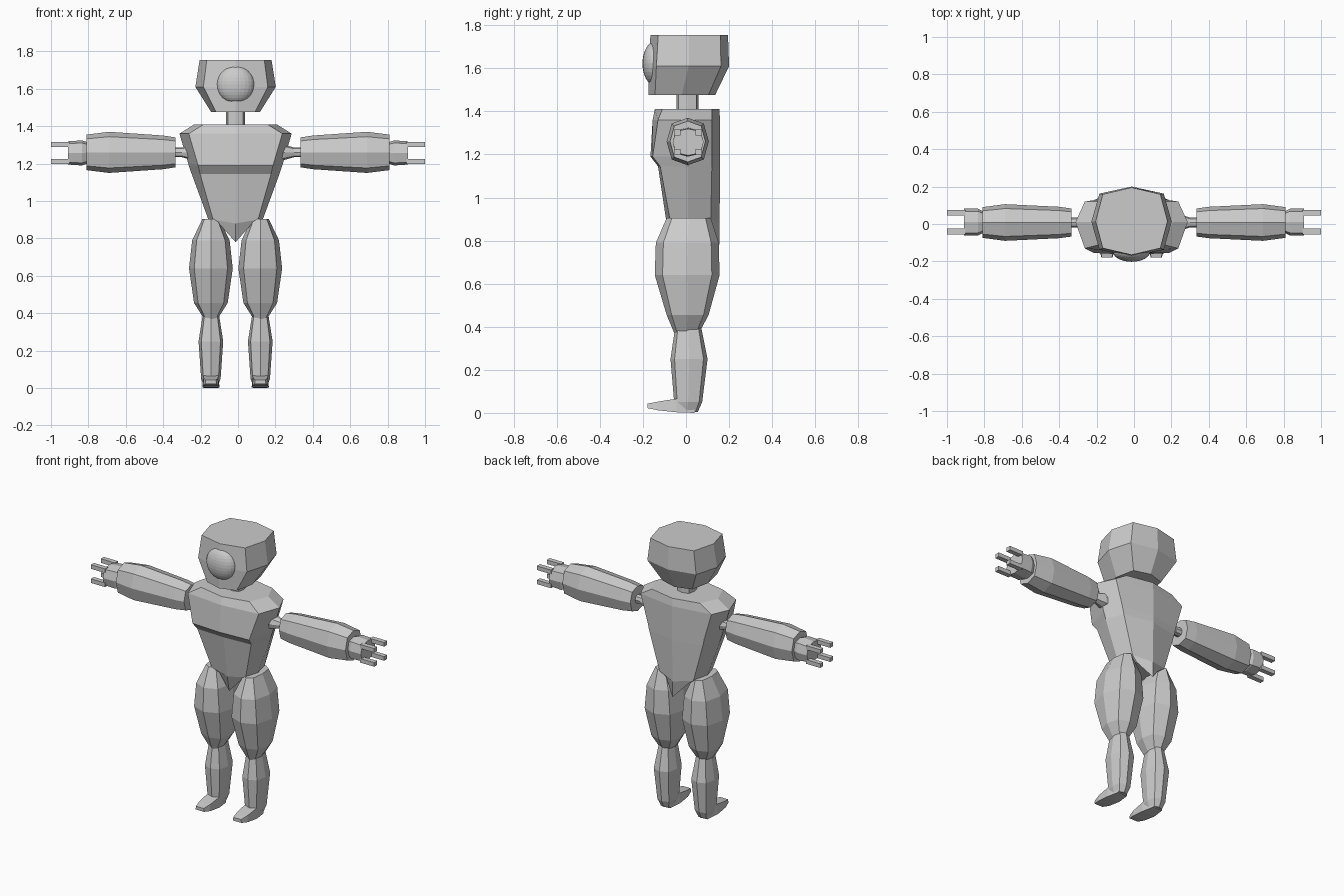
import bpy, bmesh, math
from mathutils import Vector

if "Cube" in bpy.data.objects:
    bpy.data.objects.remove(bpy.data.objects["Cube"])

grey = bpy.data.materials.new("plain_grey")
grey.diffuse_color = (0.6, 0.6, 0.6, 1)
grey.use_nodes = True
grey.node_tree.nodes["Principled BSDF"].inputs["Base Color"].default_value = grey.diffuse_color
CX = -0.013  # body centre line


def finish(name, bm):
    bmesh.ops.recalc_face_normals(bm, faces=bm.faces)
    me = bpy.data.meshes.new(name)
    bm.to_mesh(me)
    bm.free()
    me.materials.append(grey)
    ob = bpy.data.objects.new(name, me)
    bpy.context.collection.objects.link(ob)
    return ob


def loft(name, rings):
    """Skin a list of equal-length point rings and cap both ends."""
    bm = bmesh.new()
    vs = [[bm.verts.new(p) for p in r] for r in rings]
    n = len(vs[0])
    for a, b in zip(vs, vs[1:]):
        for i in range(n):
            j = (i + 1) % n
            bm.faces.new((a[i], a[j], b[j], b[i]))
    bm.faces.new(vs[0])
    bm.faces.new(vs[-1])
    return finish(name, bm)


def octagon(hx, hy, k=0.76):
    """Eight points with corners on the axes; k sets the diagonal fullness."""
    return [(hx, 0), (hx * k, hy * k), (0, hy), (-hx * k, hy * k),
            (-hx, 0), (-hx * k, -hy * k), (0, -hy), (hx * k, -hy * k)]


def upright(name, cx, rows, k=0.76):
    """Rows: z, half width, front y, back y."""
    return loft(name, [[(cx + u, (f + b) / 2 + v, z) for u, v in octagon(hx, (b - f) / 2, k)]
                       for z, hx, f, b in rows])


def sideways(name, s, rows, cy=0.008, cz=1.26, k=0.76):
    """Rows: x, half depth, half height."""
    return loft(name, [[(s * x, cy + u, cz + v) for u, v in octagon(hy, hz, k)]
                       for x, hy, hz in rows])


def box(name, lo, hi):
    bm = bmesh.new()
    bmesh.ops.create_cube(bm, size=1)
    for v in bm.verts:
        v.co = Vector([lo[i] + (v.co[i] + 0.5) * (hi[i] - lo[i]) for i in range(3)])
    return finish(name, bm)


# Head and neck
upright("head", CX, [(1.475, 0.13, -0.175, 0.135), (1.61, 0.215, -0.175, 0.20),
                     (1.755, 0.192, -0.165, 0.195)], 0.8)
upright("neck", CX, [(1.39, 0.05, -0.045, 0.058), (1.49, 0.05, -0.045, 0.058)], 0.8)

# Round eye set in the front of the head
bm = bmesh.new()
bmesh.ops.create_uvsphere(bm, u_segments=24, v_segments=16, radius=0.1)
for v in bm.verts:
    v.co = Vector((v.co.x + CX, v.co.y * 0.55 - 0.147, v.co.z + 1.622))
finish("eye", bm)

# Torso: z, side half width, corner half width, front mid, front corner,
# back corner, back mid, drop of the mid points
rows = [(1.41, 0.22, 0.17, -0.145, -0.11, 0.12, 0.155, 0),
        (1.36, 0.30, 0.25, -0.155, -0.13, 0.12, 0.158, 0),
        (1.19, 0.25, 0.20, -0.165, -0.155, 0.12, 0.158, 0),
        (1.145, 0.235, 0.19, -0.13, -0.12, 0.12, 0.158, 0),
        (0.90, 0.145, 0.12, -0.09, -0.075, 0.115, 0.156, 0.02),
        (0.87, 0.11, 0.08, -0.07, -0.055, 0.105, 0.155, 0.09)]
loft("torso", [[(CX + x, y, z - d * m) for x, y, m in
                ((s, 0.01, 0), (c, bc, 0), (0, b, 1), (-c, bc, 0),
                 (-s, 0.01, 0), (-c, fc, 0), (0, f, 1), (c, fc, 0))]
               for z, s, c, f, fc, bc, b, d in rows])

for s, side in ((-1, "left"), (1, "right")):
    # Arm
    sideways(side + "_shoulder_joint", s, [(0.20, 0.05, 0.05), (0.25, 0.042, 0.04),
                                           (0.30, 0.026, 0.026), (0.36, 0.026, 0.026)])
    sideways(side + "_arm", s, [(0.335, 0.075, 0.08), (0.40, 0.084, 0.09), (0.69, 0.098, 0.11),
                                (0.81, 0.082, 0.095)])
    # Hand with four corner fingers
    sideways(side + "_hand", s, [(0.80, 0.055, 0.055), (0.835, 0.072, 0.067),
                                 (0.91, 0.072, 0.062)], 0.01, 1.257, 0.8)
    for a in (-1, 1):
        for b in (-1, 1):
            y, z = 0.01 + a * 0.05, 1.257 + b * 0.045
            box(side + "_finger", (min(s * 0.9, s), y - 0.015, z - 0.013),
                (max(s * 0.9, s), y + 0.015, z + 0.013))

    # Leg
    cx = CX + s * 0.132
    upright(side + "_thigh", cx, [(0.36, 0.03, -0.05, 0.055), (0.455, 0.09, -0.09, 0.105),
                                  (0.64, 0.117, -0.145, 0.156), (0.79, 0.1, -0.14, 0.152),
                                  (0.905, 0.045, -0.09, 0.115)])
    upright(side + "_shin", cx, [(0.005, 0.035, -0.045, 0.055), (0.05, 0.052, -0.055, 0.075),
                                 (0.25, 0.066, -0.072, 0.1), (0.40, 0.042, -0.05, 0.07)], 0.78)
    # Foot tapering to the toe
    loft(side + "_foot", [[(cx - w, y, lo), (cx + w, y, lo), (cx + w * 0.9, y, hi), (cx - w * 0.9, y, hi)]
                          for y, w, lo, hi in ((0.04, 0.033, 0.0, 0.05), (-0.045, 0.046, 0.003, 0.066),
                                               (-0.13, 0.042, 0.012, 0.052), (-0.178, 0.03, 0.022, 0.043))])
